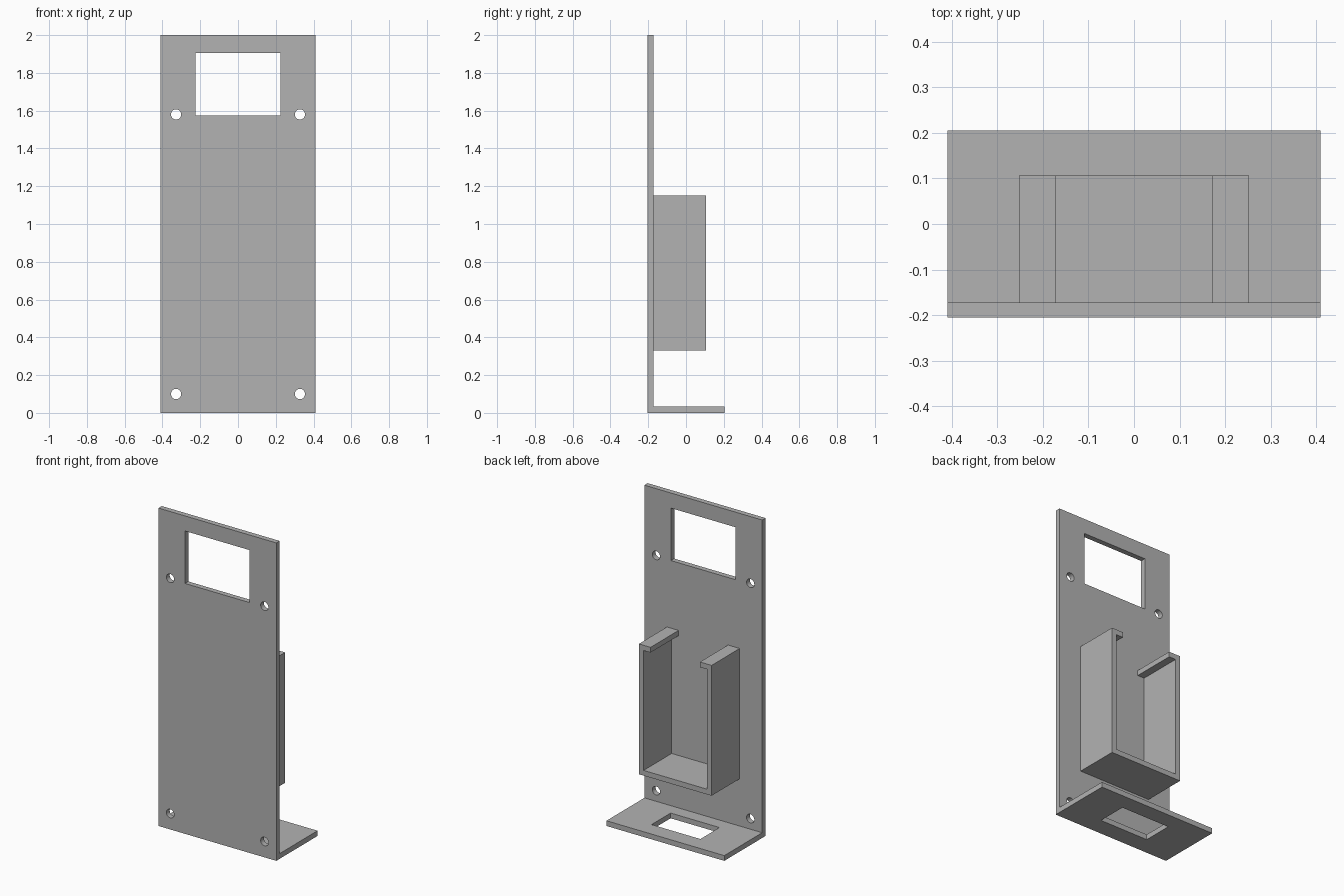
import bpy
import bmesh
import math
from mathutils import Matrix

cube = bpy.data.objects.get("Cube")
if cube:
    bpy.data.objects.remove(cube, do_unlink=True)

grey = bpy.data.materials.new("plain_grey")
grey.use_nodes = True
GREY = (0.45, 0.45, 0.45, 1)
grey.diffuse_color = GREY
grey.node_tree.nodes["Principled BSDF"].inputs["Base Color"].default_value = GREY

W, D, H, T = 0.41, 0.205, 2.0, 0.033   # half width, half depth, height, sheet thickness
INNER = -D + T                         # rear face of the upright


def add_object(name, bm):
    bmesh.ops.recalc_face_normals(bm, faces=bm.faces)
    mesh = bpy.data.meshes.new(name)
    bm.to_mesh(mesh)
    bm.free()
    mesh.materials.append(grey)
    obj = bpy.data.objects.new(name, mesh)
    bpy.context.collection.objects.link(obj)
    return obj


def extrude_profile(name, points, offset):
    bm = bmesh.new()
    face = bm.faces.new([bm.verts.new(p) for p in points])
    new = bmesh.ops.extrude_face_region(bm, geom=[face])["geom"]
    verts = [g for g in new if isinstance(g, bmesh.types.BMVert)]
    bmesh.ops.translate(bm, verts=verts, vec=offset)
    return add_object(name, bm)


def box(bm, centre, size):
    bmesh.ops.create_cube(bm, size=1, matrix=Matrix.Translation(centre) @ Matrix.Diagonal((*size, 1)))


# Upright plate with a foot: one L-shaped section
section = [(-D, 0), (D, 0), (D, T), (INNER, T), (INNER, H), (-D, H)]
plate = extrude_profile("mounting_plate", [(-W, y, z) for y, z in section], (2 * W, 0, 0))

# Cutter: display window, foot slot and four screw holes
bm = bmesh.new()
box(bm, (0, -D, 1.74), (0.45, 0.2, 0.33))
box(bm, (0, 0.005, 0), (0.34, 0.19, 0.2))
for x in (-0.328, 0.328):
    for z in (0.1, 1.58):
        bmesh.ops.create_cone(
            bm, cap_ends=True, segments=32, radius1=0.027, radius2=0.027, depth=0.2,
            matrix=Matrix.Translation((x, -D, z)) @ Matrix.Rotation(math.pi / 2, 4, "X"))
cutter = add_object("opening_cutter", bm)
cutter.hide_render = True

cut = plate.modifiers.new("openings", "BOOLEAN")
cut.operation = "DIFFERENCE"
cut.solver = "EXACT"
cut.object = cutter
bpy.context.view_layer.objects.active = plate
plate.select_set(True)
bpy.ops.object.modifier_apply(modifier=cut.name)
bpy.data.objects.remove(cutter, do_unlink=True)

# Smooth the hole walls only
bpy.ops.object.shade_smooth_by_angle(angle=math.radians(30))

# Rear cradle: U-shaped section with inward lips at the top
half = [(0.253, 0.33), (0.253, 1.15), (0.172, 1.15), (0.172, 1.117), (0.22, 1.117), (0.22, 0.363)]
outline = half + [(-x, z) for x, z in reversed(half)]
extrude_profile("rear_cradle", [(x, INNER, z) for x, z in outline], (0, 0.107 - INNER, 0))
